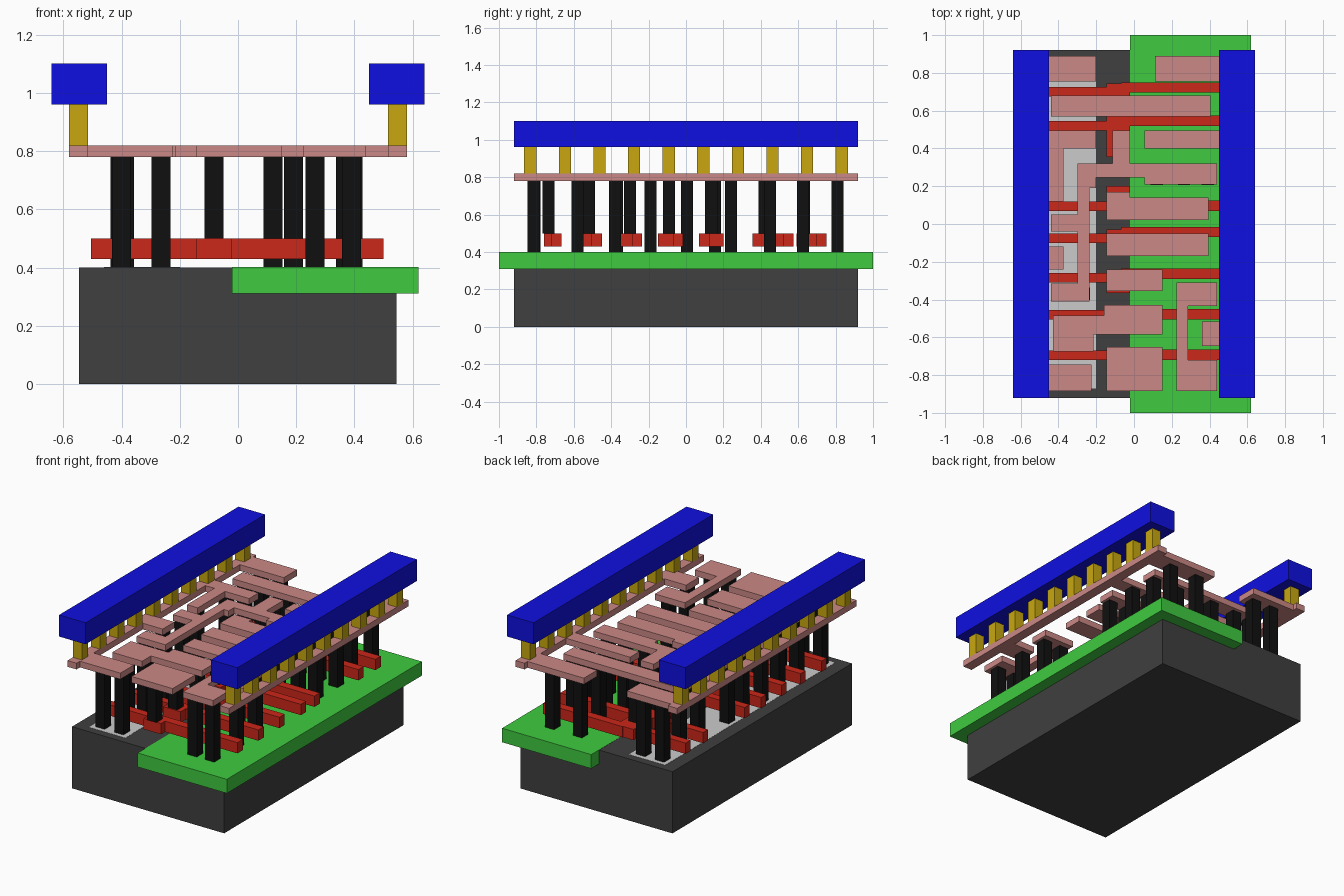
import bpy, bmesh


def material(name, rgb):
    m = bpy.data.materials.new(name)
    m.diffuse_color = (*rgb, 1)
    return m


DARK = material("dark_grey", (0.05, 0.05, 0.05))
GREEN = material("green", (0.05, 0.6, 0.05))
RED = material("red", (0.6, 0.02, 0.01))
BLACK = material("black", (0.005, 0.005, 0.005))
PINK = material("pink", (0.6, 0.25, 0.24))
GOLD = material("gold", (0.58, 0.39, 0.005))
BLUE = material("blue", (0.005, 0.005, 0.75))


def slab(name, rects, z0, z1, mat=None):
    """Extrude the union of rectangles (x0, x1, y0, y1) from z0 to z1."""
    xs = sorted({v for r in rects for v in r[:2]})
    ys = sorted({v for r in rects for v in r[2:]})
    cells = {(i, j) for i in range(len(xs) - 1) for j in range(len(ys) - 1)
             if any(r[0] <= xs[i] and xs[i + 1] <= r[1] and
                    r[2] <= ys[j] and ys[j + 1] <= r[3] for r in rects)}
    bm = bmesh.new()
    verts = {}

    def vert(i, j, z):
        if (i, j, z) not in verts:
            verts[i, j, z] = bm.verts.new((xs[i], ys[j], z))
        return verts[i, j, z]

    for i, j in sorted(cells):
        ring = [(i, j), (i + 1, j), (i + 1, j + 1), (i, j + 1)]
        bm.faces.new([vert(*p, z1) for p in ring])
        bm.faces.new([vert(*p, z0) for p in reversed(ring)])
        sides = [(i, j - 1), (i + 1, j), (i, j + 1), (i - 1, j)]
        for k, neighbour in enumerate(sides):
            if neighbour not in cells:
                a, b = ring[k], ring[(k + 1) % 4]
                bm.faces.new([vert(*a, z0), vert(*b, z0), vert(*b, z1), vert(*a, z1)])
    bmesh.ops.dissolve_limit(bm, angle_limit=0.01, verts=bm.verts[:], edges=bm.edges[:])
    me = bpy.data.meshes.new(name)
    bm.to_mesh(me)
    bm.free()
    if mat:
        me.materials.append(mat)
    ob = bpy.data.objects.new(name, me)
    bpy.context.collection.objects.link(ob)
    return ob


def posts(points, size):
    h = size / 2
    return [(x - h, x + h, y - h, y + h) for x, y in points]


# Base block, well and the diffusion strips set into its top
slab("substrate", [(-0.547, 0.545, -0.92, 0.92)], 0, 0.40, DARK)
slab("well", [(-0.02, 0.62, -1, 1)], 0.31, 0.401, GREEN)
slab("left_diffusion", [(-0.46, -0.20, -0.87, 0.87)], 0.36, 0.401)
slab("right_diffusion", [(0.08, 0.46, -0.87, 0.87)], 0.36, 0.40)

# Gate lines: left arm, right arm and centre pad; (left y, right y, pad bottom, pad top)
gates = [
    (-0.72, -0.72, -0.76, -0.665),
    (-0.505, -0.505, -0.56, -0.45),
    (-0.31, -0.29, -0.365, -0.25),
    (-0.10, -0.07, -0.15, -0.03),
    (0.07, 0.07, 0.07, 0.20),
    (0.495, 0.52, 0.355, 0.57),
    (0.675, 0.695, 0.59, 0.745),
]
gate_rects = []
for left, right, bottom, top in gates:
    gate_rects += [(-0.505, -0.02, left, left + 0.05),
                   (-0.07, 0.50, right, right + 0.055),
                   (-0.145, -0.02, bottom, top)]
slab("gate_lines", gate_rects, 0.43, 0.50, RED)

# Contact posts down to the diffusion
diffusion_points = [
    (-0.40, -0.81), (-0.265, -0.81), (0.265, -0.815), (0.39, -0.815),
    (-0.39, -0.58), (-0.265, -0.58), (0.395, -0.58),
    (-0.40, -0.37), (-0.265, -0.37), (0.265, -0.38), (0.39, -0.38),
    (-0.405, -0.19), (-0.405, 0.005), (-0.405, 0.155),
    (0.12, 0.24), (0.265, 0.24), (0.39, 0.24),
    (-0.40, 0.45), (-0.265, 0.45), (0.12, 0.45), (0.265, 0.45), (0.39, 0.45),
    (-0.39, 0.625), (-0.265, 0.625), (0.19, 0.625), (0.37, 0.625),
    (-0.40, 0.81), (-0.265, 0.81), (0.19, 0.81), (0.39, 0.81),
]
slab("diffusion_contacts", posts(diffusion_points, 0.065), 0.40, 0.78, BLACK)

# Contact posts down to the gate pads
gate_points = [(-0.0825, y) for y in (-0.735, -0.52, -0.30, -0.09, 0.135, 0.42, 0.63)]
slab("gate_contacts", posts(gate_points, 0.065), 0.50, 0.78, BLACK)

# Lower metal: supply strips with their tabs
slab("left_supply_metal", [
    (-0.58, -0.515, -0.92, 0.92),
    (-0.58, -0.225, -0.885, -0.745), (-0.58, -0.373, -0.24, -0.12),
    (-0.58, -0.20, 0.40, 0.495), (-0.45, -0.373, 0.12, 0.495),
    (-0.58, -0.20, 0.755, 0.89)], 0.78, 0.82, PINK)
slab("right_supply_metal", [
    (0.515, 0.58, -0.92, 0.92), (0.36, 0.58, -0.645, -0.515),
    (0.055, 0.58, 0.40, 0.495), (0.11, 0.58, 0.755, 0.89)], 0.78, 0.82, PINK)

# Lower metal: signal tracks
slab("signal_metal", [
    (-0.44, 0.405, 0.57, 0.68),
    (-0.115, -0.02, 0.245, 0.495), (-0.30, 0.44, 0.245, 0.32), (0.055, 0.44, 0.21, 0.32),
    (-0.30, -0.235, -0.41, 0.32), (-0.30, -0.20, 0.19, 0.32),
    (-0.44, -0.235, -0.04, 0.05), (-0.44, -0.235, -0.41, -0.315),
    (-0.145, 0.395, 0.02, 0.14), (-0.145, -0.02, 0.02, 0.17),
    (-0.145, 0.395, -0.17, -0.05),
    (-0.145, 0.15, -0.355, -0.24),
    (0.225, 0.44, -0.435, -0.31), (0.225, 0.285, -0.885, -0.31), (0.225, 0.44, -0.885, -0.72),
    (-0.43, -0.215, -0.675, -0.485), (-0.43, 0.15, -0.585, -0.485), (-0.16, 0.15, -0.585, -0.43),
    (-0.145, 0.15, -0.885, -0.65)], 0.78, 0.82, PINK)

# Vias and upper power rails on both sides
for side, s in (("left", -1), ("right", 1)):
    via_points = [(s * 0.5475, -0.8325 + i * 0.185) for i in range(10)]
    slab(side + "_vias", posts(via_points, 0.065), 0.82, 0.96, GOLD)
    x0, x1 = sorted((s * 0.45, s * 0.64))
    slab(side + "_power_rail", [(x0, x1, -0.92, 0.92)], 0.96, 1.10, BLUE)
